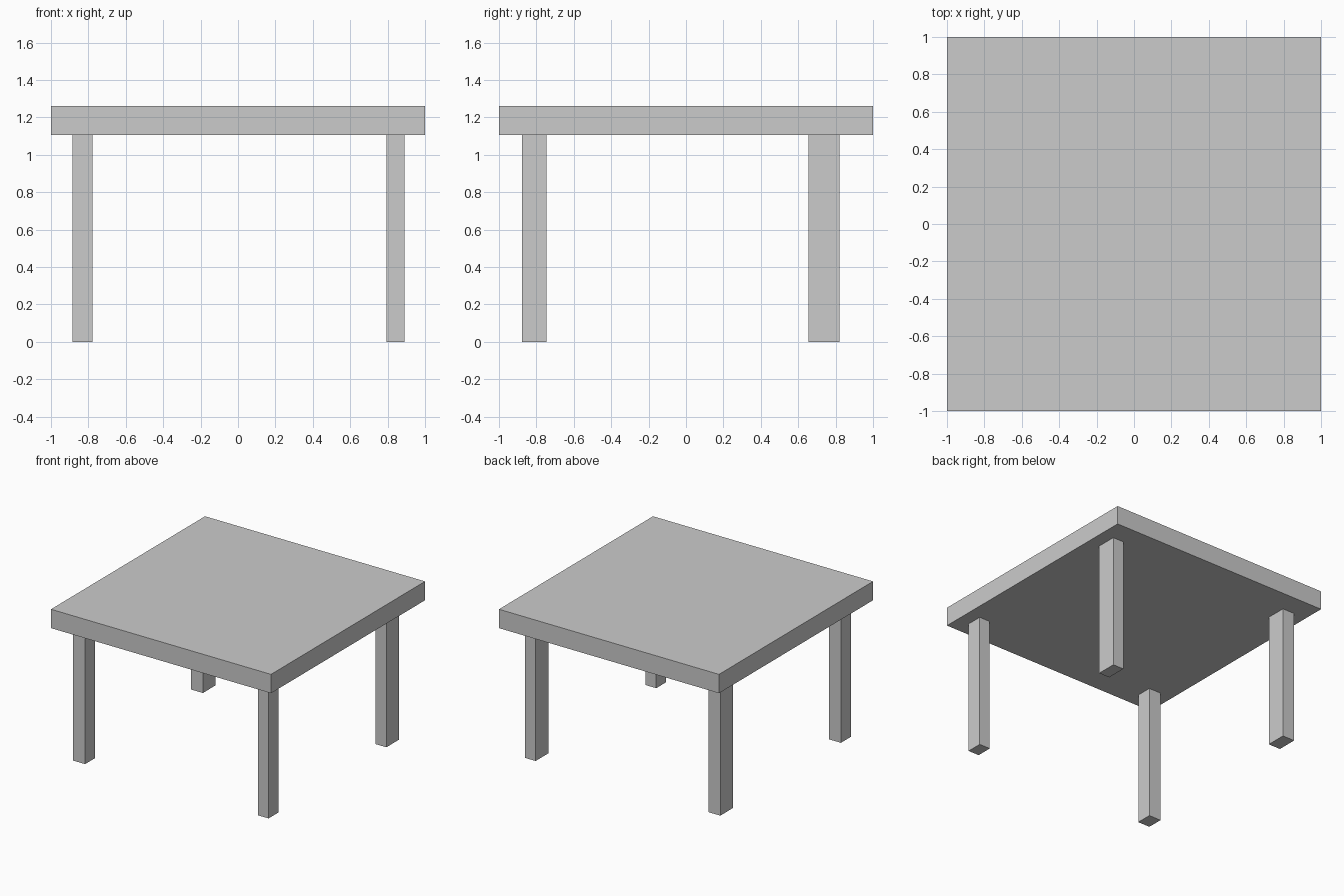
import bpy

if "Cube" in bpy.data.objects:
    bpy.data.objects.remove(bpy.data.objects["Cube"])


def box(name, x, y, z):
    """Axis-aligned box from (min, max) ranges."""
    bpy.ops.mesh.primitive_cube_add(
        size=1, location=[(a + b) / 2 for a, b in (x, y, z)])
    ob = bpy.context.object
    ob.name = name
    ob.scale = [b - a for a, b in (x, y, z)]
    bpy.ops.object.transform_apply(location=False, rotation=False, scale=True)
    return ob


TOP_Z, UNDER_Z = 1.26, 1.105

# Square table top
box("table_top", (-1, 1), (-1, 1), (UNDER_Z, TOP_Z))

# Four legs: the back pair is deeper and the left pair slightly wider
sides = {"left": (-0.886, -0.777), "right": (0.793, 0.891)}
rows = {"front": (-0.876, -0.746), "back": (0.654, 0.82)}
for row, y in rows.items():
    for side, x in sides.items():
        box(f"{row}_{side}_leg", x, y, (0, UNDER_Z))
